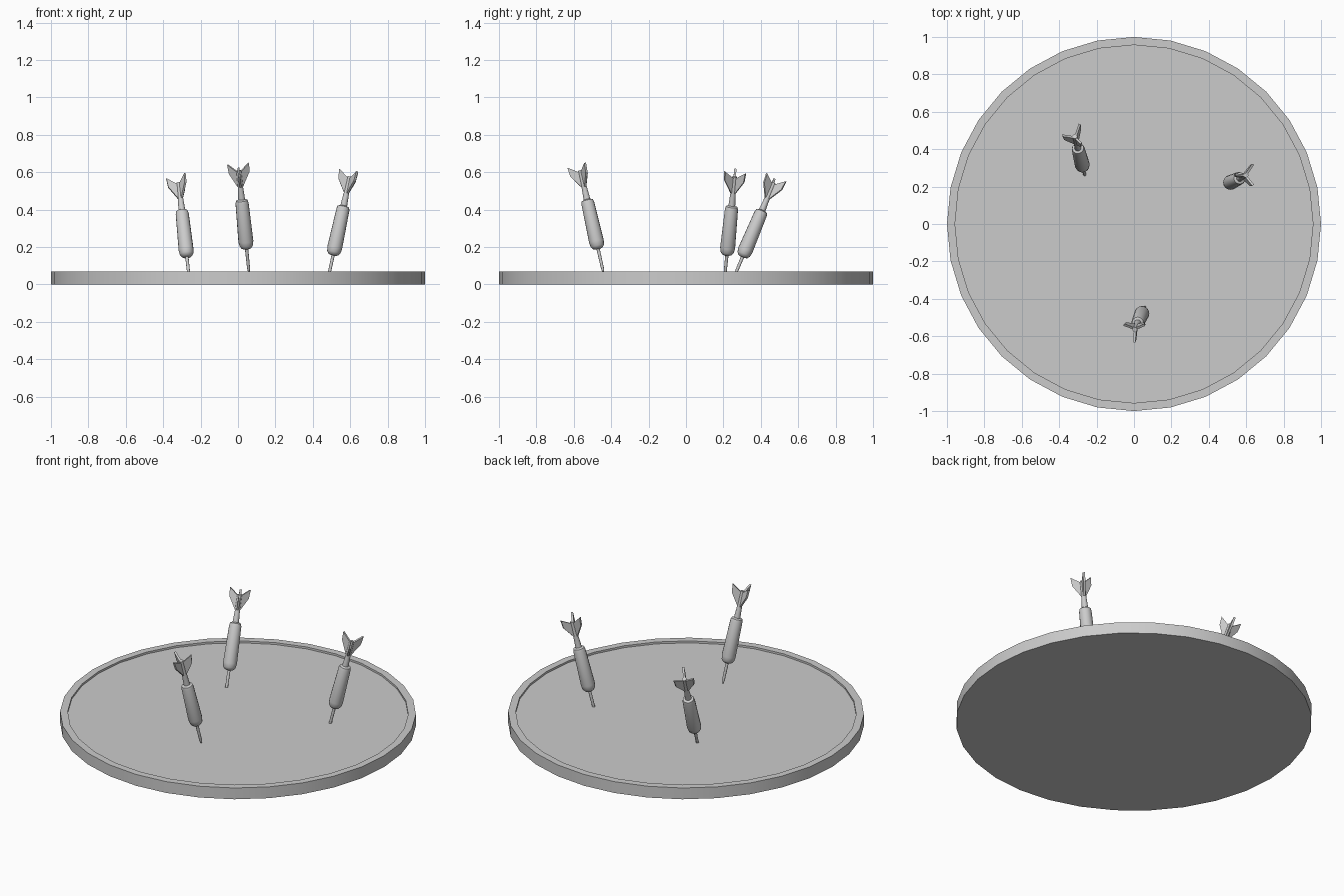
import bpy, bmesh, math
from mathutils import Vector, Matrix

if "Cube" in bpy.data.objects:
    bpy.data.objects.remove(bpy.data.objects["Cube"])

grey = bpy.data.materials.new("light_grey")
grey.use_nodes = True
colour = (0.6, 0.6, 0.6, 1)
grey.diffuse_color = colour
grey.node_tree.nodes["Principled BSDF"].inputs["Base Color"].default_value = colour


def finish(name, bm, matrix=Matrix(), smooth=True):
    bmesh.ops.recalc_face_normals(bm, faces=bm.faces)
    mesh = bpy.data.meshes.new(name)
    bm.to_mesh(mesh)
    bm.free()
    mesh.materials.append(grey)
    obj = bpy.data.objects.new(name, mesh)
    obj.matrix_world = matrix
    bpy.context.collection.objects.link(obj)
    if smooth:
        bpy.ops.object.select_all(action='DESELECT')
        obj.select_set(True)
        bpy.context.view_layer.objects.active = obj
        bpy.ops.object.shade_smooth_by_angle(angle=math.radians(35))
    return obj


def lathe(name, profile, sides, matrix=Matrix()):
    """Turn (radius, height) points around z and cap both ends."""
    bm = bmesh.new()
    rings = []
    for r, z in profile:
        angles = [math.tau * i / sides for i in range(sides)]
        rings.append([bm.verts.new((r * math.cos(a), r * math.sin(a), z)) for a in angles])
    for low, high in zip(rings, rings[1:]):
        for i in range(sides):
            j = (i + 1) % sides
            bm.faces.new((low[i], low[j], high[j], high[i]))
    bm.faces.new(rings[0])
    bm.faces.new(rings[-1])
    return finish(name, bm, matrix)


def fin(name, matrix, thickness=0.012):
    """Swallow-tailed flight, extruded from its outline."""
    outline = [(0, 0.455), (0.014, 0.465), (0.06, 0.535), (0.065, 0.585), (0.014, 0.55), (0, 0.55)]
    bm = bmesh.new()
    face = bm.faces.new([bm.verts.new((r, -thickness / 2, z)) for r, z in outline])
    out = bmesh.ops.extrude_face_region(bm, geom=[face])
    moved = [v for v in out["geom"] if isinstance(v, bmesh.types.BMVert)]
    bmesh.ops.translate(bm, verts=moved, vec=(0, thickness, 0))
    return finish(name, bm, matrix, smooth=False)


# Board: shallow disc with a raised rim
lathe("board", [(1, 0), (1, 0.07), (0.957, 0.07), (0.957, 0.058)], 32)

NEEDLE = [(0.005, 0), (0.008, 0.02), (0.009, 0.14)]
BARREL = [(0.012, 0.122), (0.026, 0.127), (0.036, 0.14), (0.04, 0.165),
          (0.035, 0.375), (0.031, 0.39), (0.019, 0.396)]
SHAFT = [(0.019, 0.38), (0.014, 0.47), (0.013, 0.555)]


def dart(label, entry, lean, depth, first_fin):
    """Dart stuck in the board at entry, leaning by (dx, dy) per unit height."""
    axis = Vector((*lean, 1)).normalized()
    turn = Vector((0, 0, 1)).rotation_difference(axis).to_matrix().to_4x4()
    place = Matrix.Translation(Vector((*entry, 0.07)) - axis * depth) @ turn
    for part, profile in (("needle", NEEDLE), ("barrel", BARREL), ("shaft", SHAFT)):
        lathe(f"{label}_dart_{part}", profile, 16, place)
    for i in range(3):
        spin = Matrix.Rotation(math.radians(first_fin + 120 * i), 4, 'Z')
        fin(f"{label}_dart_fin_{i + 1}", place @ spin)


# Three darts
dart("front", (0.058, -0.443), (-0.10, -0.225), 0.0, 30)
dart("right", (-0.265, 0.27), (-0.108, 0.42), 0.04, 65)
dart("left", (0.49, 0.21), (0.215, 0.10), 0.035, 60)
